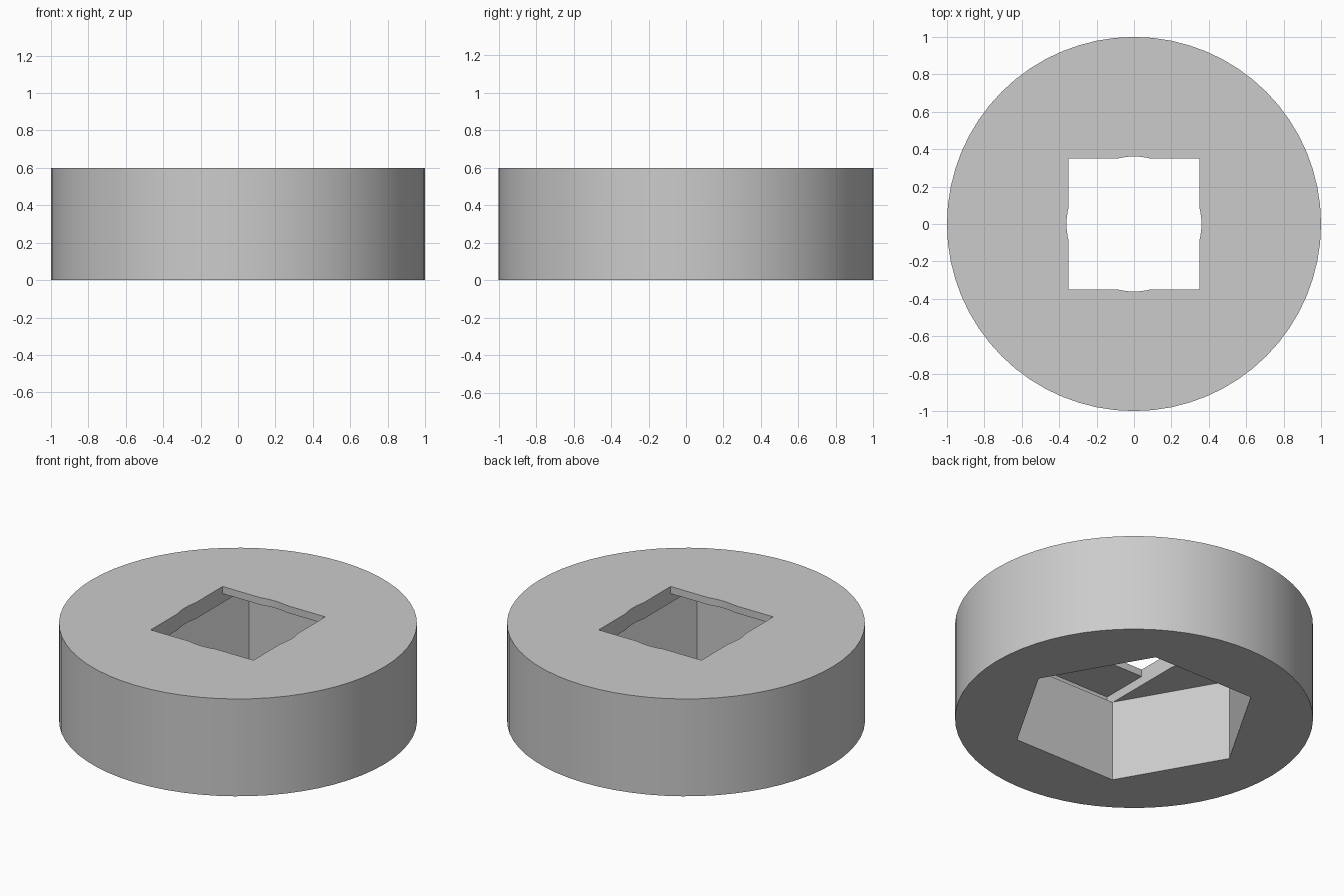
import bpy
from math import radians

cube = bpy.data.objects.get("Cube")
if cube:
    bpy.data.objects.remove(cube, do_unlink=True)

grey = bpy.data.materials.new("plain grey")
grey.use_nodes = True
colour = (0.6, 0.6, 0.6, 1)
grey.diffuse_color = colour
grey.node_tree.nodes["Principled BSDF"].inputs["Base Color"].default_value = colour


def prism(name, sides, radius, bottom, top, turn=0):
    """Upright prism with its first corner turned from +x."""
    bpy.ops.mesh.primitive_cylinder_add(
        vertices=sides, radius=radius, depth=top - bottom,
        location=(0, 0, (bottom + top) / 2), rotation=(0, 0, radians(turn)))
    bpy.context.object.name = name
    bpy.context.object.data.materials.append(grey)
    return bpy.context.object


def block(name, half_x, half_y, bottom, top):
    bpy.ops.mesh.primitive_cube_add(size=2, location=(0, 0, (bottom + top) / 2))
    bpy.context.object.name = name
    bpy.context.object.scale = (half_x, half_y, (top - bottom) / 2)
    bpy.context.object.data.materials.append(grey)
    return bpy.context.object


# Round body
body = prism("round_body", 64, 1, 0, 0.6)

# Hexagonal pocket below, bridging slot above it, then the square and round bore
cutters = [
    prism("hex_pocket", 6, 0.695, -0.1, 0.5, turn=30),
    block("bridge_slot", 0.35, 0.65, 0.5, 0.556),
    block("square_bore", 0.35, 0.35, 0.2, 0.7),
    prism("round_bore", 64, 0.361, 0.2, 0.7),
]
for cutter in cutters:
    cut = body.modifiers.new(cutter.name, "BOOLEAN")
    cut.operation = "DIFFERENCE"
    cut.solver = "EXACT"
    cut.object = cutter

# Bake the cuts and drop the cutters
bpy.context.view_layer.objects.active = body
for cutter in cutters:
    bpy.ops.object.modifier_apply(modifier=cutter.name)
    bpy.data.objects.remove(cutter, do_unlink=True)

# Smooth the rim, keep the edges crisp
bpy.ops.object.select_all(action="DESELECT")
body.select_set(True)
bpy.ops.object.shade_smooth_by_angle(angle=radians(20))
